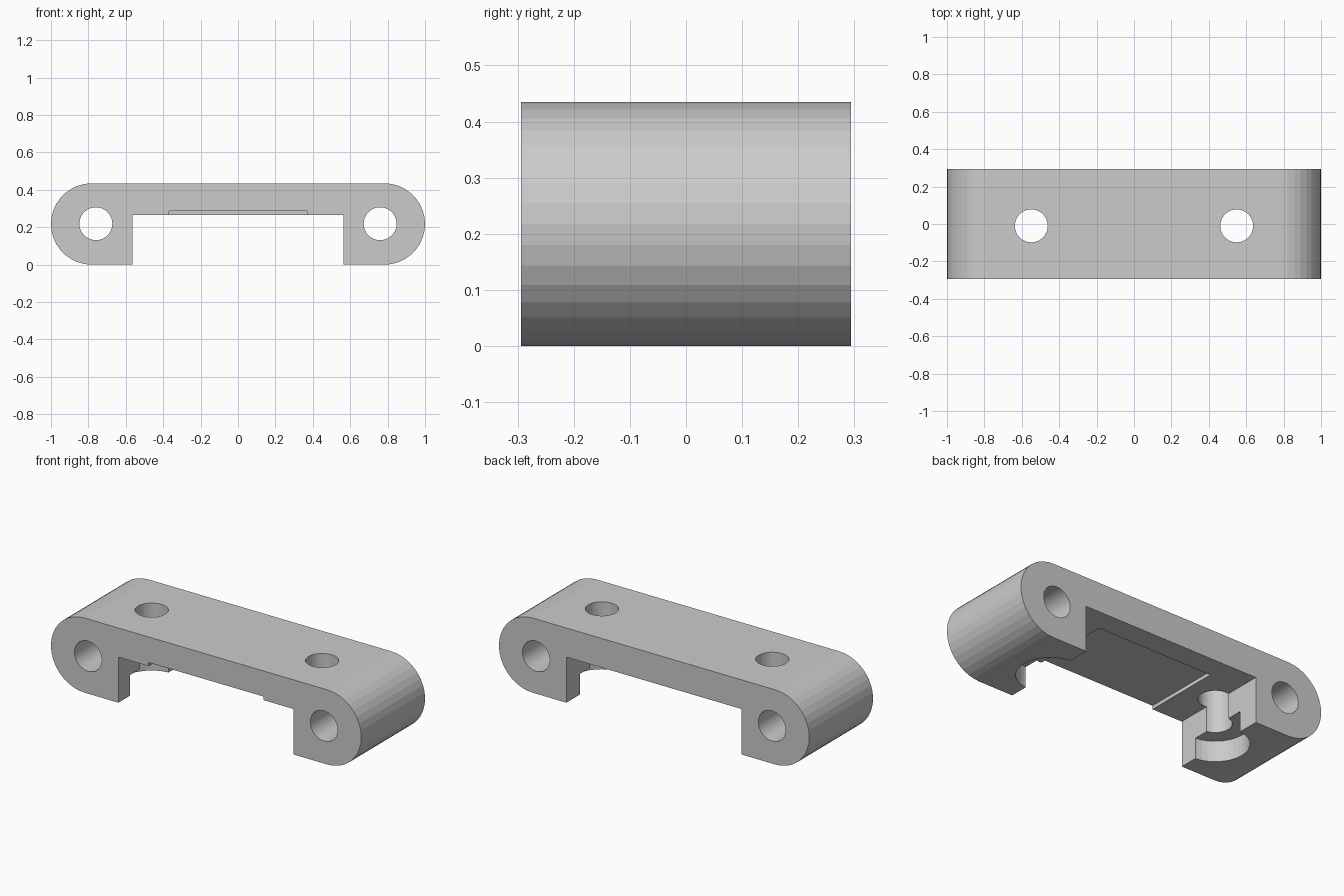
import bpy, bmesh, math

if "Cube" in bpy.data.objects:
    bpy.data.objects.remove(bpy.data.objects["Cube"])

W, H = 0.294, 0.435          # half depth, height
R = H / 2                    # end rounding radius
SEGS = 18                    # facets on each rounded end


def extrude_profile(name, pts, y0, y1):
    """Solid from an x-z outline extruded along y."""
    bm = bmesh.new()
    face = bm.faces.new([bm.verts.new((x, y0, z)) for x, z in pts])
    out = bmesh.ops.extrude_face_region(bm, geom=[face])
    verts = [v for v in out["geom"] if isinstance(v, bmesh.types.BMVert)]
    bmesh.ops.translate(bm, verts=verts, vec=(0, y1 - y0, 0))
    bmesh.ops.recalc_face_normals(bm, faces=bm.faces)
    mesh = bpy.data.meshes.new(name)
    bm.to_mesh(mesh)
    bm.free()
    obj = bpy.data.objects.new(name, mesh)
    bpy.context.collection.objects.link(obj)
    return obj


def box(name, x, z0, z1, y0, y1):
    return extrude_profile(name, [(-x, z0), (x, z0), (x, z1), (-x, z1)], y0, y1)


def cylinder(name, radius, depth, loc, rot=(0, 0, 0)):
    bpy.ops.mesh.primitive_cylinder_add(vertices=40, radius=radius, depth=depth,
                                        location=loc, rotation=rot)
    obj = bpy.context.object
    obj.name = name
    return obj


# Bar with fully rounded ends
cx = 1 - R
right = [(cx + R * math.sin(math.pi * i / SEGS), R - R * math.cos(math.pi * i / SEGS))
         for i in range(SEGS + 1)]
left = [(-x, z) for x, z in reversed(right)]
bar = extrude_profile("bracket_bar", right + left, -W, W)

# Underside slot and the shallow recess, open at the front only
cutters = [box("slot_cutter", 0.565, -0.1, 0.265, -0.5, 0.5),
           box("recess_cutter", 0.37, 0.1, 0.286, -0.5, 0.165)]

# Cross holes, vertical screw holes and their counterbores
for s in (-1, 1):
    cutters += [
        cylinder("cross_hole_cutter", 0.088, 1, (s * 0.76, 0, 0.219), (math.pi / 2, 0, 0)),
        cylinder("screw_hole_cutter", 0.088, 1.2, (s * 0.549, -0.01, 0.2)),
        cylinder("counterbore_cutter", 0.178, 0.32, (s * 0.549, -0.01, -0.04)),
    ]

# Cut everything out of the bar
for c in cutters:
    mod = bar.modifiers.new(c.name, "BOOLEAN")
    mod.operation = "DIFFERENCE"
    mod.solver = "EXACT"
    mod.object = c
    bpy.context.view_layer.objects.active = bar
    bpy.ops.object.modifier_apply(modifier=mod.name)
    bpy.data.objects.remove(c)
